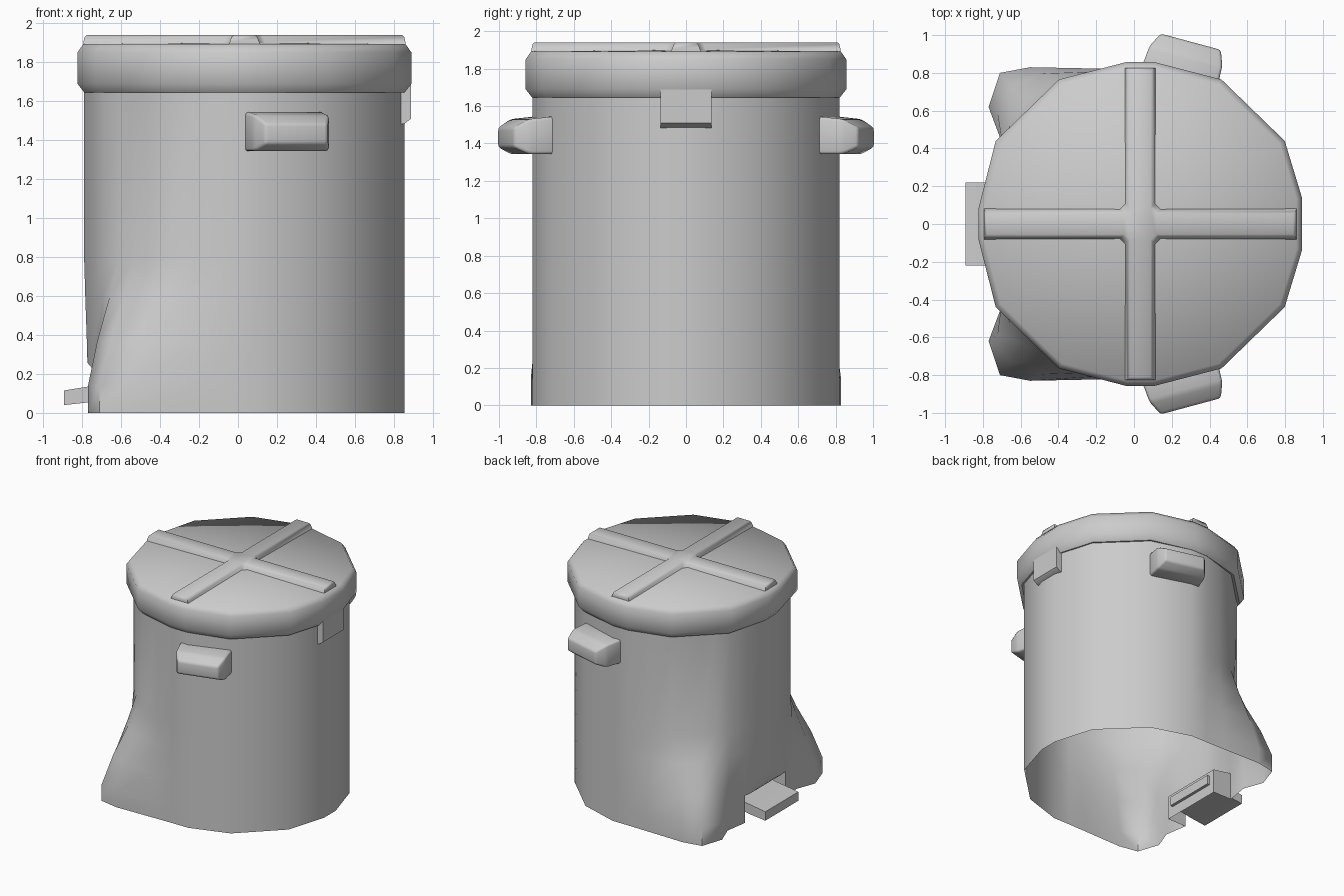
import bpy, bmesh, math
from mathutils import Vector

if "Cube" in bpy.data.objects:
    bpy.data.objects.remove(bpy.data.objects["Cube"])

CX = 0.033  # axis of the round drum


def loft(name, rings, bevel=0.0, angle=60, open_start=False):
    """Skin matching rings of 3D points and cap the ends."""
    bm = bmesh.new()
    vs = [[bm.verts.new(p) for p in r] for r in rings]
    n = len(rings[0])
    for a, b in zip(vs, vs[1:]):
        for i in range(n):
            j = (i + 1) % n
            bm.faces.new((a[i], a[j], b[j], b[i]))
    start = bm.faces.new(vs[0][::-1])
    bm.faces.new(vs[-1])
    bmesh.ops.recalc_face_normals(bm, faces=bm.faces)
    if open_start:
        bmesh.ops.delete(bm, geom=[start], context='FACES_ONLY')
    if bevel:
        bmesh.ops.bevel(bm, geom=bm.edges[:], offset=bevel, segments=2,
                        profile=0.5, affect='EDGES')
    me = bpy.data.meshes.new(name)
    bm.to_mesh(me)
    bm.free()
    ob = bpy.data.objects.new(name, me)
    bpy.context.collection.objects.link(ob)
    smooth(ob, angle)
    return ob


def smooth(ob, angle):
    bpy.ops.object.select_all(action='DESELECT')
    bpy.context.view_layer.objects.active = ob
    ob.select_set(True)
    bpy.ops.object.shade_smooth_by_angle(angle=math.radians(angle))


def prism(name, xz, half):
    """Extrude an x-z profile across y."""
    return loft(name, [[(x, s * half, z) for x, z in xz] for s in (-1, 1)], angle=40)


def mirror_y(half):
    return half + [(x, -y) for x, y in reversed(half)]


# Body: drum whose left side flares into two feet
right = [(0.855, 0.08), (0.757, 0.405), (0.435, 0.717), (0.11, 0.82)]
drum = right + [(-0.04, 0.82), (-0.205, 0.77), (-0.37, 0.717), (-0.53, 0.561),
                (-0.61, 0.483), (-0.69, 0.405), (-0.74, 0.242), (-0.79, 0.08)]
base = right + [(-0.04, 0.82), (-0.20, 0.823), (-0.55, 0.83), (-0.71, 0.80),
                (-0.77, 0.62), (-0.71, 0.46), (-0.74, 0.27), (-0.77, 0.08)]
rings = []
for z, t in [(0, 1), (0.14, 1), (0.37, 0.7), (0.6, 0.3), (0.8, 0), (1.68, 0)]:
    half = [(a[0] + (b[0] - a[0]) * t, a[1] + (b[1] - a[1]) * t) for a, b in zip(drum, base)]
    rings.append([(x, y, z) for x, y in mirror_y(half)])
body = loft("body", rings)

# Pedal recess cut between the feet
cutter = prism("recess_cutter", [(-1, -0.1), (-0.57, -0.1), (-0.57, 0.2),
                                 (-0.75, 0.23), (-0.80, 0.29), (-1, 0.29)], 0.27)
cutter.hide_render = True
mod = body.modifiers.new("recess", 'BOOLEAN')
mod.operation = 'DIFFERENCE'
mod.solver = 'EXACT'
mod.object = cutter
bpy.context.view_layer.objects.active = body
bpy.ops.object.modifier_apply(modifier=mod.name)
bpy.data.objects.remove(cutter)

# The shell is hollow: open its underside and its mouth under the lid
bm = bmesh.new()
bm.from_mesh(body.data)
caps = [f for f in bm.faces if all(v.co.z < 0.001 for v in f.verts)
        or all(v.co.z > 1.67 for v in f.verts)]
bmesh.ops.delete(bm, geom=caps, context='FACES')
bm.to_mesh(body.data)
bm.free()
smooth(body, 65)

# Foot pedal reaching through the recess wall
prism("pedal", [(-0.55, 0.09), (-0.76, 0.055), (-0.893, 0.04), (-0.893, 0.115),
                (-0.77, 0.135), (-0.55, 0.165)], 0.22)

# Hollow lid with chamfered rims, flat and wider where the hinge hangs
quarter = [(0.857, 0.08), (0.765, 0.44), (0.43, 0.765), (0.075, 0.857)]
outline = mirror_y([(0.857, 0.137)] + quarter[1:] + [(-x, y) for x, y in reversed(quarter)])
profile = [(0.93, 1.65), (0.96, 1.645), (1, 1.69), (1, 1.85), (0.965, 1.893), (0.02, 1.9)]
loft("lid", [[(CX + s * x, s * y, z) for x, y in outline] for s, z in profile],
     open_start=True)


# Raised cross on the lid
def cross(w, length, z):
    pts = []
    corner = [(length, w), (w + 0.03, w), (w, w + 0.03), (w, length)]
    for c, s in [(1, 0), (0, 1), (-1, 0), (0, -1)]:
        pts += [(CX + c * x - s * y, s * x + c * y, z) for x, y in corner]
    return pts


loft("lid_ribs", [cross(0.085, 0.826, 1.885), cross(0.075, 0.826, 1.905),
                  cross(0.066, 0.82, 1.93), cross(0.055, 0.81, 1.94)])

# Hinge tab hanging from the lid
prism("hinge_tab", [(0.82, 1.48), (0.855, 1.485), (0.888, 1.51), (0.888, 1.70), (0.82, 1.70)], 0.137)

# Side handles, one on each side
origin, tan, out = Vector((0.275, 0.775, 0)), Vector((0.965, -0.26, 0)), Vector((0.26, 0.965, 0))
sections = [(-0.06, -0.245, 0.175, 1.343, 1.548), (0.11, -0.23, 0.17, 1.343, 1.53),
            (0.19, -0.19, 0.14, 1.38, 1.485)]
for side, label in ((1, "back"), (-1, "front")):
    rings = []
    for v, u0, u1, z0, z1 in sections:
        ring = []
        for u, z in ((u0, z0), (u1, z0), (u1, z1), (u0, z1)):
            p = origin + tan * u + out * v
            ring.append((p.x, side * p.y, z))
        rings.append(ring)
    loft("handle_" + label, rings, bevel=0.015)
